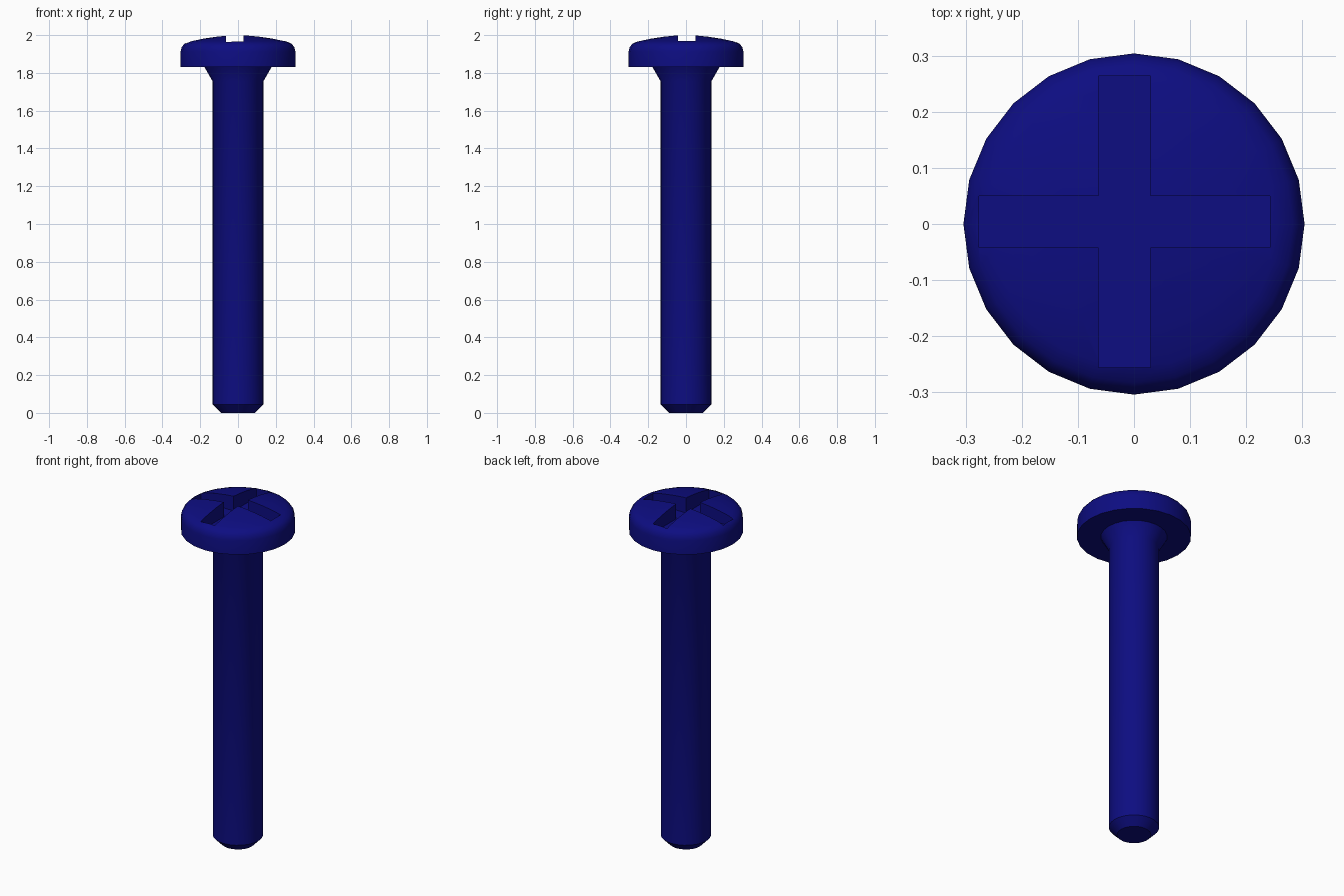
import bpy, bmesh, math
from mathutils import Matrix, Vector

if "Cube" in bpy.data.objects:
    bpy.data.objects.remove(bpy.data.objects["Cube"], do_unlink=True)

SIDES = 24

navy = bpy.data.materials.new("navy blue")
navy.use_nodes = True
colour = (0.004, 0.004, 0.22, 1)
navy.diffuse_color = colour
navy.node_tree.nodes["Principled BSDF"].inputs["Base Color"].default_value = colour


def make_object(name, bm):
    bmesh.ops.recalc_face_normals(bm, faces=bm.faces)
    mesh = bpy.data.meshes.new(name)
    bm.to_mesh(mesh)
    bm.free()
    mesh.materials.append(navy)
    obj = bpy.data.objects.new(name, mesh)
    bpy.context.collection.objects.link(obj)
    return obj


def lathe(name, profile):
    """Closed solid from (radius, height) points, listed bottom to top."""
    bm = bmesh.new()
    rings = []
    for r, z in profile:
        rings.append([bm.verts.new((r * math.cos(a), r * math.sin(a), z))
                      for a in (math.tau * i / SIDES for i in range(SIDES))])
    for low, high in zip(rings, rings[1:]):
        for i in range(SIDES):
            j = (i + 1) % SIDES
            bm.faces.new((low[i], low[j], high[j], high[i]))
    bm.faces.new(rings[0][::-1])
    bm.faces.new(rings[-1])
    return make_object(name, bm)


def smooth(obj):
    bpy.ops.object.select_all(action="DESELECT")
    obj.select_set(True)
    bpy.context.view_layer.objects.active = obj
    bpy.ops.object.shade_smooth_by_angle(angle=math.radians(32))


# Shank with chamfered tip and flared neck
shank = lathe("shank", [(0.09, 0), (0.134, 0.045), (0.134, 1.755), (0.18, 1.835)])
smooth(shank)

# Domed pan head
head = lathe("head", [(0.304, 1.83), (0.304, 1.912), (0.298, 1.937), (0.283, 1.955),
                      (0.255, 1.967), (0.19, 1.981), (0.125, 1.991), (0.06, 1.998),
                      (0.015, 2.0)])

# Cross-shaped driver recess, slightly off centre
CENTRE, FLOOR = Vector((-0.017, 0.004, 0)), 1.91
LENGTH, WIDTH, HEIGHT = 0.519, 0.092, 0.2
for name, size in (("slot_cutter_x", (LENGTH, WIDTH, HEIGHT)),
                   ("slot_cutter_y", (WIDTH, LENGTH, HEIGHT))):
    bm = bmesh.new()
    place = Matrix.Translation(CENTRE + Vector((0, 0, FLOOR + HEIGHT / 2)))
    bmesh.ops.create_cube(bm, size=1, matrix=place @ Matrix.Diagonal((*size, 1)))
    cutter = make_object(name, bm)
    cutter.hide_render = True
    cutter.hide_set(True)
    cut = head.modifiers.new(name, "BOOLEAN")
    cut.operation = "DIFFERENCE"
    cut.solver = "EXACT"
    cut.object = cutter

# Apply the recess so the smoothing keeps its edges sharp
bpy.context.view_layer.update()
cut_mesh = bpy.data.meshes.new_from_object(
    head.evaluated_get(bpy.context.evaluated_depsgraph_get()))
head.modifiers.clear()
head.data = cut_mesh
for name in ("slot_cutter_x", "slot_cutter_y"):
    bpy.data.objects.remove(bpy.data.objects[name], do_unlink=True)
smooth(head)
